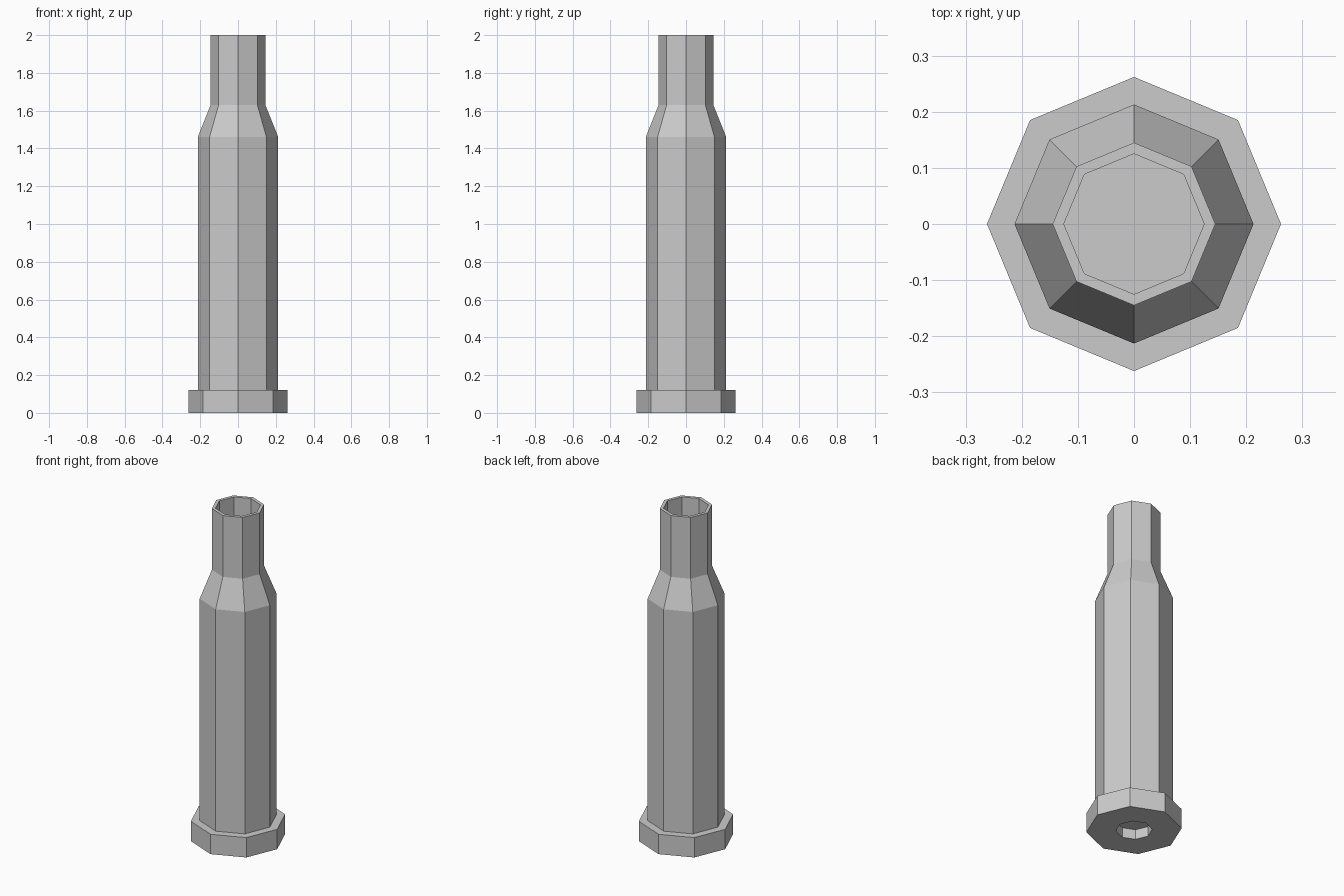
import bpy, bmesh, math

cube = bpy.data.objects.get("Cube")
if cube:
    bpy.data.objects.remove(cube, do_unlink=True)

SIDES = 8

# Single plain grey metal
metal = bpy.data.materials.new("grey_metal")
metal.use_nodes = True
grey = (0.6, 0.6, 0.6, 1.0)
metal.diffuse_color = grey
metal.node_tree.nodes["Principled BSDF"].inputs["Base Color"].default_value = grey


def lathe(name, profile):
    """Turn a (radius, height) profile into a closed, flat-shaded solid."""
    bm = bmesh.new()
    rings = []
    for radius, z in profile:
        angles = [math.tau * i / SIDES for i in range(SIDES)]
        rings.append([bm.verts.new((radius * math.cos(a), radius * math.sin(a), z))
                      for a in angles])
    for low, high in zip(rings, rings[1:]):
        for i in range(SIDES):
            j = (i + 1) % SIDES
            bm.faces.new((low[i], low[j], high[j], high[i]))
    bm.faces.new(rings[0][::-1])
    bm.faces.new(rings[-1])
    bmesh.ops.recalc_face_normals(bm, faces=bm.faces)
    mesh = bpy.data.meshes.new(name)
    bm.to_mesh(mesh)
    bm.free()
    mesh.materials.append(metal)
    obj = bpy.data.objects.new(name, mesh)
    bpy.context.collection.objects.link(obj)
    return obj


lathe("casing", [
    (0.10, 0.06), (0.10, 0.0),        # recessed pocket in the base
    (0.262, 0.0), (0.262, 0.12),      # base rim
    (0.213, 0.12), (0.213, 1.46),     # straight body
    (0.145, 1.63), (0.145, 2.0),      # shoulder and neck
    (0.125, 2.0), (0.125, 1.63),      # open mouth
])
